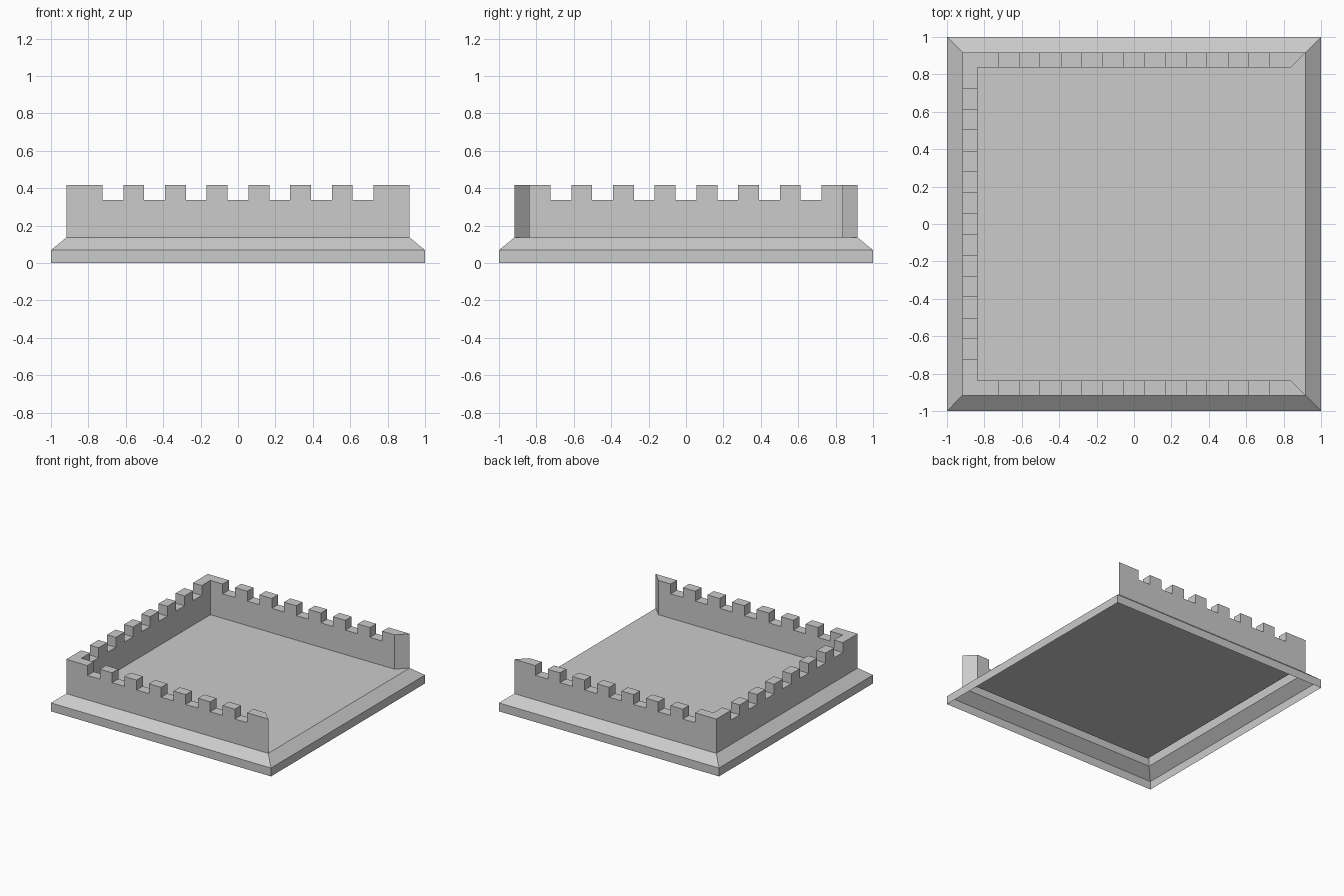
import bpy, bmesh
from mathutils import Vector, Matrix

if "Cube" in bpy.data.objects:
    bpy.data.objects.remove(bpy.data.objects["Cube"])

OUT, INN = 0.918, 0.837              # outer and inner wall lines
Z1, Z2, ZG, ZT = 0.069, 0.136, 0.337, 0.418   # rim, floor, gap and top heights
FIRST, CELLS = 0.725, 13             # crenel run: gap, merlon, ... gap


def face(bm, pts, facing):
    f = bm.faces.new([bm.verts.new(p) for p in pts])
    f.normal_update()
    if f.normal.dot(Vector(facing)) < 0:
        f.normal_flip()


def finish(name, bm):
    bmesh.ops.remove_doubles(bm, verts=bm.verts, dist=1e-5)
    me = bpy.data.meshes.new(name)
    bm.to_mesh(me)
    bm.free()
    ob = bpy.data.objects.new(name, me)
    bpy.context.collection.objects.link(ob)


# quarter turns: front, left, back, (right)
turns = [Matrix.Rotation(-k * 1.5707963267948966, 3, 'Z') for k in range(4)]

# Hollow base skirt: upright rim and sloped shoulder
bm = bmesh.new()
rings = [(1.0, 0.0), (1.0, Z1), (OUT, Z2)]
for m in turns:
    for (a, za), (b, zb) in zip(rings, rings[1:]):
        pts = [(-a, -a, za), (a, -a, za), (b, -b, zb), (-b, -b, zb)]
        face(bm, [m @ Vector(p) for p in pts], m @ Vector((0, -1, 0)))
finish("base_skirt", bm)

# Floor sheet, running out to the open right edge
bm = bmesh.new()
face(bm, [(-INN, -INN, Z2), (INN, -INN, Z2), (OUT, -OUT, Z2),
          (OUT, OUT, Z2), (INN, INN, Z2), (-INN, INN, Z2)], (0, 0, 1))
finish("floor", bm)

# Battlement outline as (position, height); None ends are set by the mitre
step = 2 * FIRST / CELLS
outline = []
for i in range(CELLS + 1):
    x = -FIRST + i * step
    hs = (ZT, ZG) if i % 2 == 0 else (ZG, ZT)
    outline += [(x, h) for h in hs]

# Crenellated wall on the front, left and back, hollow underneath
bm = bmesh.new()
for m in turns[:3]:
    def line(d):
        xs = [(-d, Z2), (-d, ZT)] + outline + [(d, ZT), (d, Z2)]
        return [m @ Vector((x, -d, z)) for x, z in xs]
    outer, inner = line(OUT), line(INN)
    face(bm, outer, m @ Vector((0, -1, 0)))
    face(bm, inner, m @ Vector((0, 1, 0)))
    # merlon tops, gap bottoms and gap sides
    for i in range(1, len(outer) - 2):
        z0, z1 = outer[i].z, outer[i + 1].z
        if abs(z0 - z1) < 1e-6:
            d = Vector((0, 0, 1))
        else:
            d = m @ Vector((1 if z1 < z0 else -1, 0, 0))
        face(bm, [outer[i], outer[i + 1], inner[i + 1], inner[i]], d)
# mitred end faces at the open right side
for s in (-1, 1):
    face(bm, [(OUT, s * OUT, Z2), (OUT, s * OUT, ZT),
              (INN, s * INN, ZT), (INN, s * INN, Z2)], (1, -s, 0))
finish("crenellated_wall", bm)
